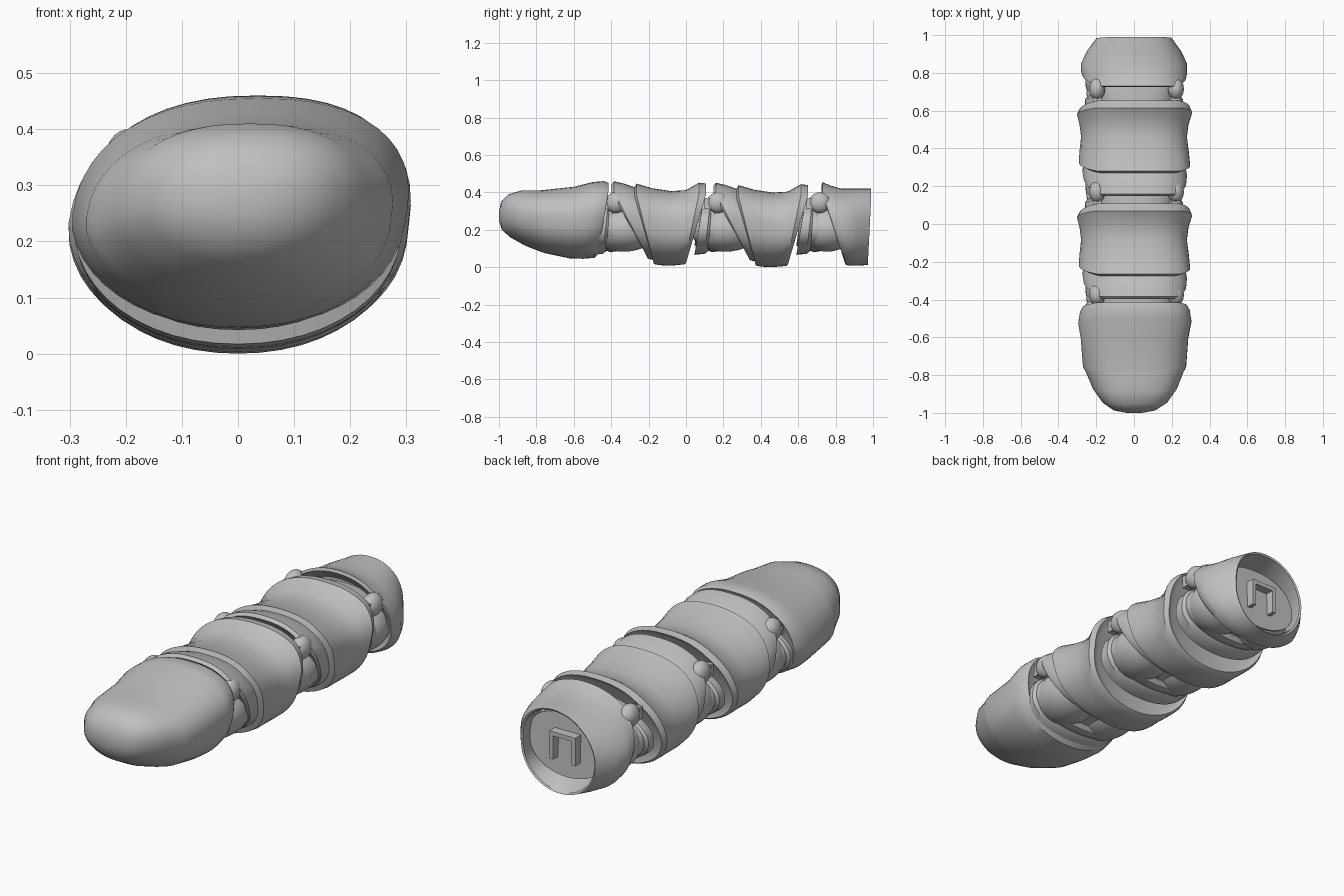
import bpy, bmesh, math
from mathutils import Matrix

if "Cube" in bpy.data.objects:
    bpy.data.objects.remove(bpy.data.objects["Cube"])

N = 48
grey = bpy.data.materials.new("warm grey")
grey.diffuse_color = (0.54, 0.52, 0.545, 1)
grey.use_nodes = True
grey.node_tree.nodes["Principled BSDF"].inputs["Base Color"].default_value = grey.diffuse_color


def finish(name, bm, angle=35):
    bmesh.ops.recalc_face_normals(bm, faces=bm.faces)
    me = bpy.data.meshes.new(name)
    bm.to_mesh(me)
    bm.free()
    ob = bpy.data.objects.new(name, me)
    bpy.context.collection.objects.link(ob)
    me.materials.append(grey)
    bpy.ops.object.select_all(action='DESELECT')
    ob.select_set(True)
    bpy.context.view_layer.objects.active = ob
    bpy.ops.object.shade_smooth_by_angle(angle=math.radians(angle))
    return ob


def loft(name, stations, dy=0, dz=0, closed=False, flat=0.86):
    """Slanted oval rings: (y top, z top, y bottom, z bottom, half width)."""
    bm = bmesh.new()
    rings = []
    for yt, zt, yb, zb, w in stations:
        ring = []
        for i in range(N):
            a = 2 * math.pi * i / N
            c, s = math.cos(a), math.sin(a)
            p = flat if s > 0 else 0.96          # squarer shoulders on top
            x = w * math.copysign(abs(c) ** p, c)
            f = 0.5 + 0.5 * math.copysign(abs(s) ** p, s)
            z = zb + (zt - zb) * f
            x += max(0, z - 0.23) * 0.16 * w / 0.3   # slight lean of the top
            g = min(1, f / 0.87)                 # slant stops near the top
            ring.append(bm.verts.new((x, yb + (yt - yb) * g + dy, z + dz)))
        rings.append(ring)
    pairs = list(zip(rings, rings[1:]))
    if closed:
        pairs.append((rings[-1], rings[0]))
    else:
        bm.faces.new(rings[0])
        bm.faces.new(rings[-1])
    for r, q in pairs:
        for i in range(N):
            j = (i + 1) % N
            bm.faces.new((r[i], r[j], q[j], q[i]))
    return finish(name, bm)


def ellipsoid(name, loc, rad):
    bm = bmesh.new()
    bmesh.ops.create_uvsphere(bm, u_segments=32, v_segments=16, radius=1,
                              matrix=Matrix.Translation(loc) @ Matrix.Diagonal((*rad, 1)))
    finish(name, bm)


def box(name, loc, size):
    bm = bmesh.new()
    bmesh.ops.create_cube(bm, size=1,
                          matrix=Matrix.Translation(loc) @ Matrix.Diagonal((*size, 1)))
    finish(name, bm)


# Rounded fingertip shell with a rear lip
loft("fingertip_shell", [
    (-1.0, .30, -1.0, .25, .04), (-.988, .35, -.985, .20, .11),
    (-.95, .39, -.94, .16, .17), (-.88, .41, -.86, .115, .222),
    (-.79, .41, -.77, .08, .258), (-.765, .412, -.745, .073, .272),
    (-.6, .43, -.62, .047, .283), (-.5, .455, -.55, .045, .298),
    (-.44, .46, -.49, .05, .288), (-.415, .452, -.47, .07, .275),
    (-.43, .425, -.48, .085, .255)])

# Two wedge shaped middle shells, each with a raised front collar
middle = [
    (-.37, .42, -.20, .09, .238),
    (-.397, .448, -.212, .068, .258), (-.385, .462, -.205, .05, .27),
    (-.33, .45, -.19, .045, .275), (-.275, .43, -.178, .045, .268),
    (-.265, .45, -.172, .02, .293), (-.18, .425, -.14, .014, .289),
    (-.08, .41, -.09, .011, .28), (0, .415, -.05, .014, .288),
    (.07, .455, -.01, .018, .303), (.108, .45, .0, .025, .29),
    (.09, .425, -.01, .055, .26)]
for k in range(2):
    loft(f"middle_shell_{k + 1}", middle, 0.545 * k, -0.003 - 0.008 * k)

# Open base ring
loft("base_ring", [
    (.755, .40, .87, .06, .235), (.725, .44, .855, .04, .262),
    (.73, .455, .85, .02, .272), (.77, .437, .855, .012, .28),
    (.83, .42, .88, .008, .28), (.91, .42, .92, .008, .25),
    (.99, .42, .972, .012, .2), (.985, .412, .967, .02, .192),
    (.83, .39, .90, .05, .21)], closed=True, flat=.95)

# Joints: core, ribbed lower lip, paired pads and side knobs
for k in range(3):
    d = 0.545 * k
    loft(f"joint_core_{k + 1}", [
        (-.47, .37, -.50, .115, .19), (-.40, .37, -.42, .11, .215),
        (-.32, .37, -.26, .11, .215), (-.28, .36, -.20, .13, .18)], d)
    loft(f"joint_lower_lip_{k + 1}", [
        (-.46, .34, -.50, .066, .258), (-.42, .34, -.445, .072, .26),
        (-.41, .33, -.425, .088, .248), (-.395, .33, -.405, .08, .253),
        (-.375, .32, -.375, .085, .248), (-.37, .31, -.36, .105, .228)], d)
    for s, side in ((-1, "left"), (1, "right")):
        ellipsoid(f"joint_pad_{side}_{k + 1}", (s * .112, -.335 + d, .205),
                  (.146, .15 if k == 2 else .19, .122))
        # rounded hinge knob on a short tab
        x = .222 if s > 0 else -.195
        ellipsoid(f"joint_knob_{side}_{k + 1}", (x, -.375 + d, .345), (.042, .058, .055))
        box(f"hinge_tab_{side}_{k + 1}", (x, -.40 + d, .34), (.045, .09, .06))

# Wall and small socket frame inside the open end
loft("base_inner_wall", [(.895, .37, .905, .07, .205), (.905, .37, .915, .07, .205)])
for s, side in ((-1, "left"), (1, "right")):
    box(f"socket_post_{side}", (s * .06, .925, .22), (.02, .05, .13))
box("socket_bar", (0, .925, .28), (.14, .05, .02))
